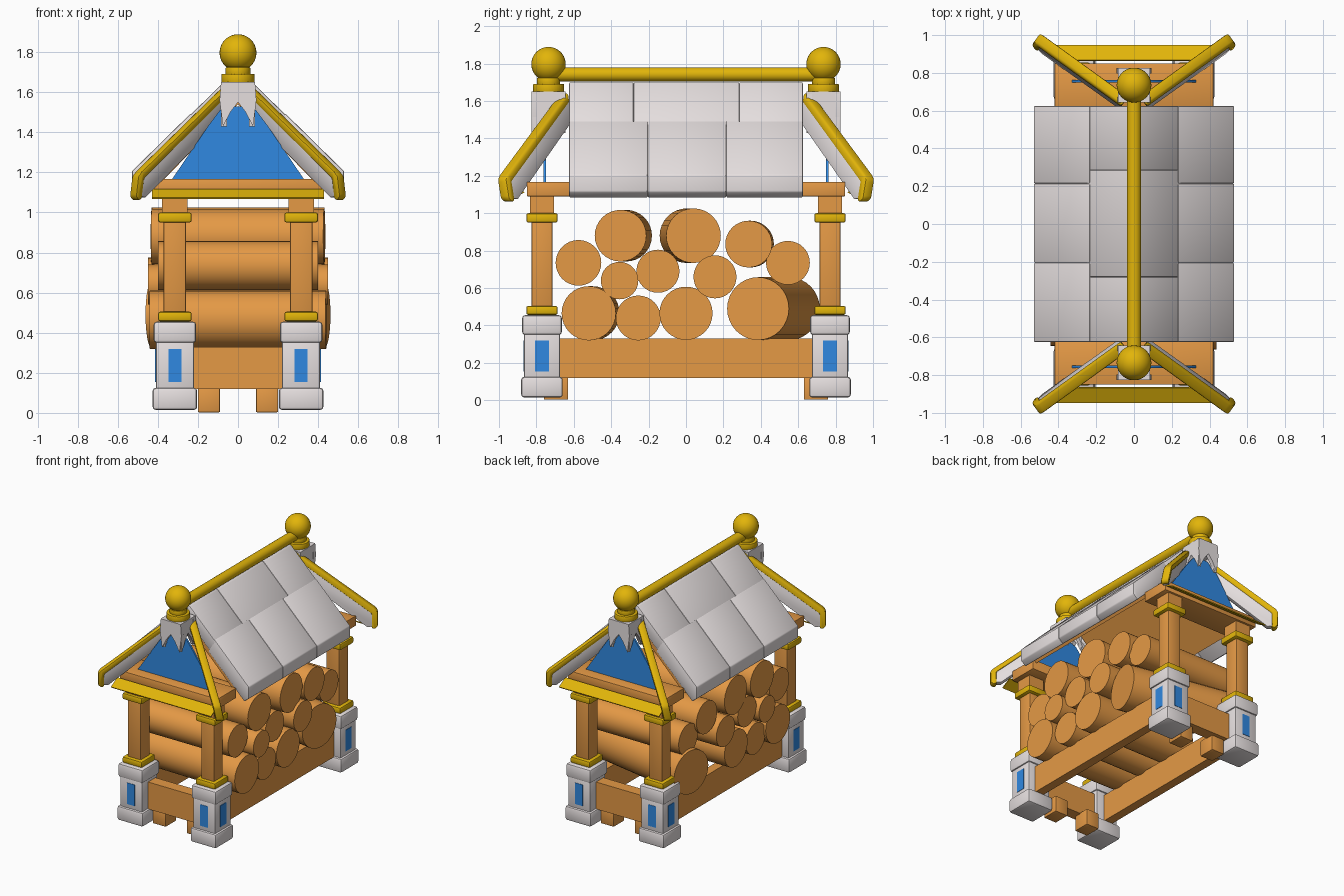
import bpy, bmesh, math
from mathutils import Vector, Matrix

if "Cube" in bpy.data.objects:
    bpy.data.objects.remove(bpy.data.objects["Cube"])


def mat(name, col):
    m = bpy.data.materials.new(name)
    m.diffuse_color = (*col, 1)
    m.use_nodes = True
    m.node_tree.nodes["Principled BSDF"].inputs["Base Color"].default_value = m.diffuse_color
    return m


WOOD = mat("wood", (0.78, 0.32, 0.06))
STONE = mat("pale_stone", (0.79, 0.74, 0.74))
GOLD = mat("gold", (0.76, 0.46, 0.003))
BLUE = mat("blue", (0.03, 0.25, 0.75))


def finish(name, bm, material, bevel=0.0, seg=2):
    bmesh.ops.recalc_face_normals(bm, faces=bm.faces)
    if bevel:
        bmesh.ops.bevel(bm, geom=bm.edges[:], offset=bevel, segments=seg,
                        affect='EDGES', profile=0.5, clamp_overlap=True)
    me = bpy.data.meshes.new(name)
    bm.to_mesh(me)
    bm.free()
    me.materials.append(material)
    ob = bpy.data.objects.new(name, me)
    bpy.context.collection.objects.link(ob)
    bpy.context.view_layer.objects.active = ob
    ob.select_set(True)
    bpy.ops.object.shade_smooth_by_angle(angle=math.radians(35))
    ob.select_set(False)
    return ob


def box(name, lo, hi, material, bevel=0.0, seg=2):
    lo, hi = Vector(lo), Vector(hi)
    d = hi - lo
    bm = bmesh.new()
    bmesh.ops.create_cube(bm, size=1, matrix=Matrix.Translation((lo + hi) / 2)
                          @ Matrix.Diagonal((abs(d.x), abs(d.y), abs(d.z), 1)))
    return finish(name, bm, material, bevel, seg)


def block(name, x, y, z0, z1, w, material, bevel=0.0, seg=2):
    h = w / 2
    return box(name, (x - h, y - h, z0), (x + h, y + h, z1), material, bevel, seg)


def prism(name, pts, origin, u, v, w, material, bevel=0.0):
    """2D profile in axes u, v, extruded by vector w."""
    o, u, v = Vector(origin), Vector(u), Vector(v)
    bm = bmesh.new()
    f = bm.faces.new([bm.verts.new(o + u * a + v * b) for a, b in pts])
    r = bmesh.ops.extrude_face_region(bm, geom=[f])
    bmesh.ops.translate(bm, vec=Vector(w),
                        verts=[g for g in r['geom'] if isinstance(g, bmesh.types.BMVert)])
    return finish(name, bm, material, bevel)


def rod(name, a, b, r, material, sides=32, bevel=0.0):
    a, b = Vector(a), Vector(b)
    d = b - a
    m = Matrix.Translation((a + b) / 2) @ d.to_track_quat('Z', 'Y').to_matrix().to_4x4()
    bm = bmesh.new()
    bmesh.ops.create_cone(bm, cap_ends=True, segments=sides, radius1=r, radius2=r,
                          depth=d.length, matrix=m)
    return finish(name, bm, material, bevel)


# Four corner posts on stone pedestals
for sx in (-1, 1):
    for sy in (-1, 1):
        x, y = sx * 0.315, sy * 0.77
        block("pedestal_foot", x, y, 0.015, 0.125, 0.222, STONE, 0.015)
        block("pedestal_shaft", x, y, 0.10, 0.37, 0.19, STONE, 0.008)
        block("pedestal_cap", x, y, 0.35, 0.455, 0.212, STONE, 0.015)
        xf, yf = x + sx * 0.095, y + sy * 0.095
        box("pedestal_panel_side", (xf - 0.003, y - 0.037, 0.155),
            (xf + 0.003, y + 0.037, 0.32), BLUE)
        box("pedestal_panel_end", (x - 0.033, yf - 0.003, 0.155),
            (x + 0.033, yf + 0.003, 0.32), BLUE)
        block("post", x, y, 0.44, 1.10, 0.112, WOOD, 0.008)
        block("post_ring_low", x, y, 0.457, 0.505, 0.168, GOLD, 0.011)
        block("post_ring_high", x, y, 0.95, 1.0, 0.168, GOLD, 0.011)
        block("post_head", x, y, 1.0, 1.10, 0.128, WOOD)
        box("runner_foot", (sx * 0.09, sy * 0.63, 0.003),
            (sx * 0.2, sy * 0.76, 0.13), WOOD, 0.005)

# Base frame and top end plates
for s in (-1, 1):
    box("side_rail", (s * 0.285, -0.7, 0.12), (s * 0.355, 0.7, 0.33), WOOD)
    box("end_rail", (-0.25, s * 0.70, 0.12), (0.25, s * 0.79, 0.33), WOOD)
    box("end_plate", (-0.42, s * 0.62, 1.09), (0.42, s * 0.85, 1.168), WOOD, 0.004)

# Stacked logs: y on right end, y on left end, z, radius, half length
logs = [(-0.52, -0.50, 0.465, 0.145, 0.44), (-0.255, -0.255, 0.44, 0.12, 0.42),
        (0.0, 0.0, 0.465, 0.142, 0.43), (0.385, 0.55, 0.49, 0.168, 0.43),
        (-0.575, -0.575, 0.735, 0.122, 0.40), (-0.355, -0.355, 0.64, 0.10, 0.45),
        (-0.15, -0.15, 0.69, 0.115, 0.42), (0.155, 0.155, 0.66, 0.115, 0.45),
        (0.545, 0.545, 0.735, 0.117, 0.40), (0.335, 0.345, 0.835, 0.125, 0.42),
        (-0.35, -0.32, 0.88, 0.138, 0.43), (0.04, 0.005, 0.88, 0.146, 0.43)]
for ya, yb, z, r, h in logs:
    rod("log", (h, ya, z), (-h, yb, z), r, WOOD)

# Roof: two rows of thick stone tiles over wooden boards on each slope
upper = [(0.0, 1.70), (0.02, 1.70), (0.25, 1.475), (0.19, 1.40), (0.0, 1.59)]
lower = [(0.235, 1.495), (0.53, 1.205), (0.53, 1.115), (0.49, 1.082), (0.18, 1.39)]
board = [(0.0, 1.595), (0.42, 1.17), (0.395, 1.14), (0.0, 1.54)]
for s in (-1, 1):
    for name, prof, cuts in (("upper_tile", upper, (-0.625, -0.28, 0.285, 0.625)),
                             ("lower_tile", lower, (-0.625, -0.205, 0.215, 0.625))):
        for a, b in zip(cuts, cuts[1:]):
            prism(name, prof, (0, a, 0), (s, 0, 0), (0, 0, 1), (0, b - a, 0), STONE, 0.007)
    prism("roof_boards", board, (0, -0.615, 0), (s, 0, 0), (0, 0, 1), (0, 1.23, 0), WOOD)
rod("ridge_pole", (0, -0.70, 1.742), (0, 0.70, 1.742), 0.038, GOLD, 24)

# Gable ends: blue panel, flared leaning barge boards with gold trim, tie strip, finial
panel = [(-0.33, 1.165), (0.33, 1.165), (0.15, 1.43), (0.09, 1.51), (0.03, 1.53),
         (-0.03, 1.53), (-0.09, 1.51), (-0.15, 1.43)]
barge = [(0.0, 1.63), (0.55, 1.185), (0.555, 1.08), (0.50, 1.075), (0.0, 1.49)]
trim = [(0.0, 1.645), (0.555, 1.205), (0.575, 1.18), (0.575, 1.08), (0.555, 1.06),
        (0.53, 1.065), (0.53, 1.17), (0.0, 1.595)]
cap = [(-0.085, 1.65), (0.085, 1.65), (0.092, 1.56), (0.075, 1.43), (0.035, 1.505),
       (0.0, 1.55), (-0.035, 1.505), (-0.075, 1.43), (-0.092, 1.56)]
LEAN = 0.2
for sy in (-1, 1):
    prism("gable_panel", panel, (0, sy * 0.755 - 0.007, 0), (1, 0, 0), (0, 0, 1),
          (0, 0.014, 0), BLUE)
    for sx in (-1, 1):
        u = Vector((sx * 0.465, sy * 0.335, 0)).normalized()
        n = Vector((-sx * abs(u.y), sy * abs(u.x), 0))
        start = Vector((sx * 0.047, sy * 0.65, 0)) - n * LEAN * 1.64
        ul, vl = u + n * LEAN * 0.80, Vector((0, 0, 1)) + n * LEAN
        prism("barge_board", barge, start - n * 0.022, ul, vl, n * 0.044, STONE, 0.005)
        prism("barge_trim", trim, start - n * 0.03, ul, vl, n * 0.06, GOLD, 0.012)
    prism("gable_tie_strip", [(0.868, 1.118), (0.948, 1.074), (0.944, 1.067), (0.864, 1.111)],
          (-0.43, 0, 0), (0, sy, 0), (0, 0, 1), (0.86, 0, 0), GOLD)

    # Stone finial cap with hanging teeth on all four sides
    y = sy * 0.735
    box("finial_core", (-0.075, y - 0.075, 1.56), (0.075, y + 0.075, 1.65), STONE)
    for s in (-1, 1):
        prism("finial_cap_end", cap, (0, y + s * 0.092, 0), (1, 0, 0), (0, 0, 1),
              (0, -s * 0.03, 0), STONE)
        prism("finial_cap_side", cap, (s * 0.086, y, 0), (0, 1, 0), (0, 0, 1),
              (-s * 0.03, 0, 0), STONE)
    rod("finial_collar", (0, y, 1.645), (0, y, 1.692), 0.083, GOLD, 32, 0.006)
    rod("finial_neck", (0, y, 1.685), (0, y, 1.725), 0.062, GOLD, 32, 0.006)
    bm = bmesh.new()
    bmesh.ops.create_uvsphere(bm, u_segments=32, v_segments=20, radius=0.092,
                              matrix=Matrix.Translation((0, y, 1.797)))
    finish("finial_ball", bm, GOLD)
